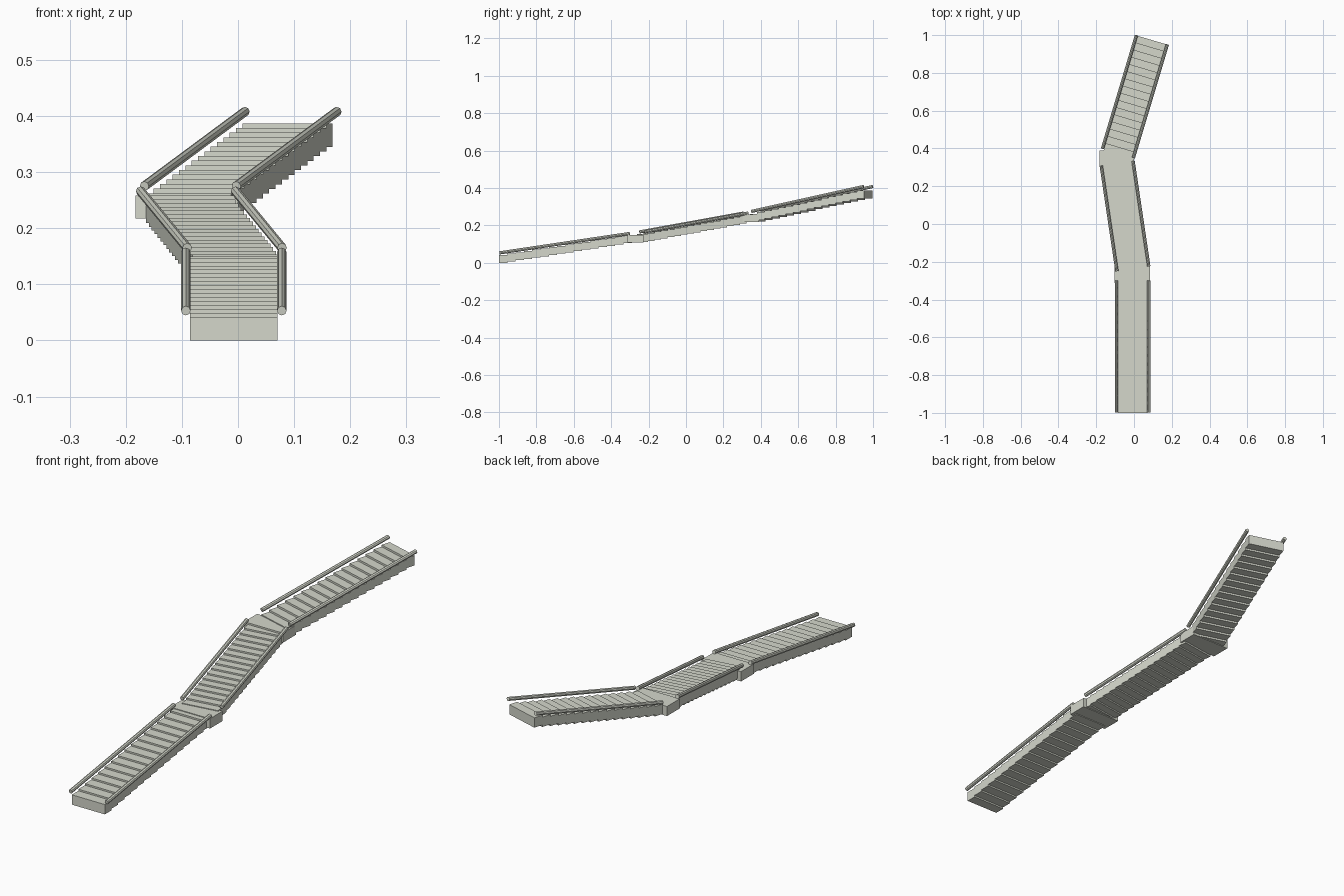
import bpy, bmesh, math
from mathutils import Vector, Matrix

if "Cube" in bpy.data.objects:
    bpy.data.objects.remove(bpy.data.objects["Cube"])


def material(name, rgb):
    m = bpy.data.materials.new(name)
    m.diffuse_color = (*rgb, 1)
    m.use_nodes = True
    m.node_tree.nodes["Principled BSDF"].inputs["Base Color"].default_value = m.diffuse_color
    return m


STONE = material("pale_stone", (0.66, 0.68, 0.60))
WIDTH, THICK, RAIL_OFFSET, RAIL_R = 0.156, 0.042, 0.0855, 0.0085


def finish(name, bm, mat):
    bmesh.ops.recalc_face_normals(bm, faces=bm.faces)
    me = bpy.data.meshes.new(name)
    bm.to_mesh(me)
    bm.free()
    me.materials.append(mat)
    ob = bpy.data.objects.new(name, me)
    bpy.context.collection.objects.link(ob)
    return ob


def flight(name, start, end, z_first, z_last, count):
    """Row of thick slab steps from start to end, with given tread heights."""
    a, b = Vector((*start, 0)), Vector((*end, 0))
    run = b - a
    turn = Matrix.Rotation(math.atan2(-run.x, run.y), 4, 'Z')
    depth = run.length / count
    bm = bmesh.new()
    for i in range(count):
        top = z_first + (z_last - z_first) * i / (count - 1)
        pos = a + run * (i + 0.5) / count + Vector((0, 0, top - THICK / 2))
        size = Matrix.Diagonal((WIDTH, depth, THICK, 1))
        bmesh.ops.create_cube(bm, size=1, matrix=Matrix.Translation(pos) @ turn @ size)
    finish(name, bm, STONE)


def rails(name, start, end, z0, z1):
    """Pair of eight-sided handrails either side of a flight's centre line."""
    a, b = Vector((*start, z0)), Vector((*end, z1))
    run = b - a
    side = Vector((run.y, -run.x, 0)).normalized() * RAIL_OFFSET
    for label, s in (("left", -1), ("right", 1)):
        bm = bmesh.new()
        mid = (a + b) / 2 + side * s
        rot = run.to_track_quat('Z', 'Y').to_matrix().to_4x4()
        bmesh.ops.create_cone(bm, cap_ends=True, segments=8, radius1=RAIL_R,
                              radius2=RAIL_R, depth=run.length,
                              matrix=Matrix.Translation(mid) @ rot)
        finish(f"{name}_{label}", bm, STONE)


def landing(name, low, high):
    """Flat rectangular slab between two opposite corners."""
    low, high = Vector(low), Vector(high)
    bm = bmesh.new()
    bmesh.ops.create_cube(bm, size=1, matrix=Matrix.Translation((low + high) / 2)
                          @ Matrix.Diagonal((*(high - low), 1)))
    finish(name, bm, STONE)


# Lower flight, straight ahead
flight("lower_steps", (-0.0075, -1.0), (-0.0075, -0.29), 0.042, 0.147, 16)
rails("lower_rail", (-0.0075, -0.998), (-0.0075, -0.30), 0.053, 0.157)

# First landing
landing("lower_landing", (-0.102, -0.312, 0.108), (0.086, -0.226, 0.15))

# Middle flight, turning left
flight("middle_steps", (-0.004, -0.25), (-0.087, 0.313), 0.153, 0.251, 16)
rails("middle_rail", (-0.006, -0.236), (-0.089, 0.32), 0.165, 0.266)

# Second landing
landing("upper_landing", (-0.183, 0.303, 0.217), (0.0, 0.39, 0.258))

# Upper flight, turning right
flight("upper_steps", (-0.087, 0.365), (0.094, 0.974), 0.262, 0.387, 16)
rails("upper_rail", (-0.085, 0.375), (0.0945, 0.974), 0.275, 0.408)
